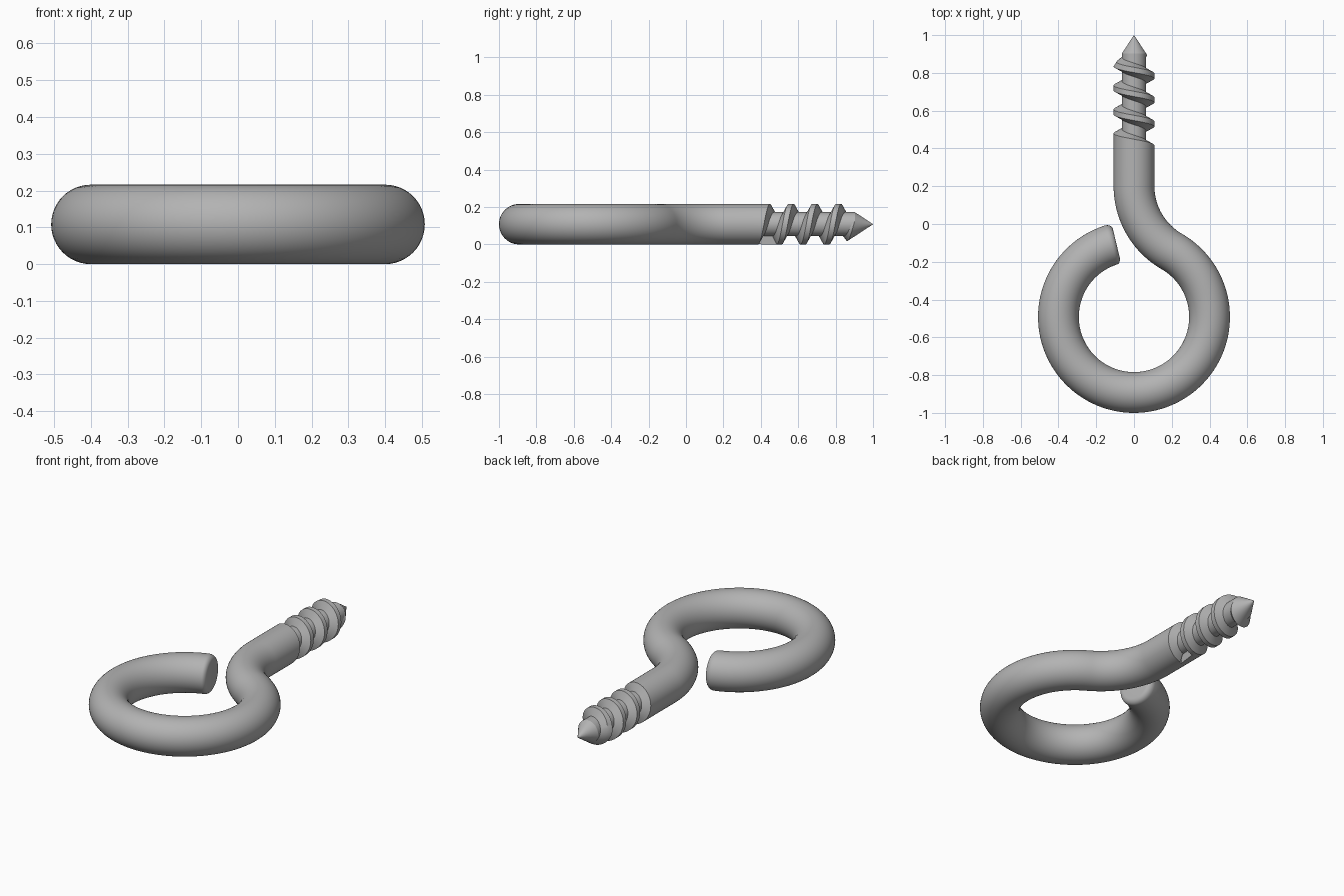
import bpy, bmesh
from math import sin, cos, pi, radians

cube = bpy.data.objects.get("Cube")
if cube:
    bpy.data.objects.remove(cube)

WIRE = 0.108            # wire radius, also the height of its centre line
RING = 0.40             # centre-line radius of the eye and of the neck bend
EYE_Y = -0.492          # centre of the eye
BEND_Y = EYE_Y + 2 * RING * sin(pi / 3)
SHANK_END = 0.38
CORE, PITCH, SIDES = 0.064, 0.127, 48

steel = bpy.data.materials.new("steel grey")
steel.use_nodes = True
steel.diffuse_color = (0.45, 0.45, 0.45, 1)
steel.node_tree.nodes["Principled BSDF"].inputs["Base Color"].default_value = (0.45, 0.45, 0.45, 1)


def loft(name, rings):
    """Skin a list of closed rings of points and cap both ends."""
    bm = bmesh.new()
    loops = [[bm.verts.new(p) for p in ring] for ring in rings]
    n = len(loops[0])
    for a, b in zip(loops, loops[1:]):
        for i in range(n):
            j = (i + 1) % n
            bm.faces.new((a[i], a[j], b[j], b[i]))
    bm.faces.new(loops[0])
    bm.faces.new(loops[-1])
    bmesh.ops.recalc_face_normals(bm, faces=bm.faces)
    mesh = bpy.data.meshes.new(name)
    bm.to_mesh(mesh)
    bm.free()
    mesh.materials.append(steel)
    obj = bpy.data.objects.new(name, mesh)
    bpy.context.collection.objects.link(obj)
    bpy.ops.object.select_all(action='DESELECT')
    obj.select_set(True)
    bpy.context.view_layer.objects.active = obj
    bpy.ops.object.shade_smooth_by_angle(angle=radians(30))
    return obj


def circle(x, y, nx, ny, r):
    """Ring of points around (x, y), spanned by a flat normal and z."""
    turns = [2 * pi * i / SIDES for i in range(SIDES)]
    return [(x + nx * r * cos(t), y + ny * r * cos(t), WIRE + r * sin(t)) for t in turns]


# Wire: straight shank, neck bend, open eye, rounded end
rings = [circle(0, SHANK_END, 1, 0, WIRE)]
for i in range(25):
    a = pi + (pi / 3) * i / 24
    rings.append(circle(RING + RING * cos(a), BEND_Y + RING * sin(a), -cos(a), -sin(a), WIRE))


def eye_ring(a, r):
    return circle(RING * cos(a), EYE_Y + RING * sin(a), cos(a), sin(a), r)


start, stop, fillet = pi / 3, radians(-252.2), 0.03
for i in range(1, 97):
    rings.append(eye_ring(start + (stop - start) * i / 96, WIRE))
for i in range(1, 7):
    t = (pi / 2) * i / 6
    rings.append(eye_ring(stop - fillet * sin(t) / RING, WIRE - fillet * (1 - cos(t))))
loft("eye_and_shank", rings)


# Threaded core with its pointed tip
def cone(y):
    return max(0.66 * (1 - y), 0.0005)


tip_start = 1 - CORE / 0.66
loft("screw_core", [circle(0, y, 1, 0, min(CORE, cone(y)))
                    for y in (SHANK_END - 0.02, tip_start, 1.0)])

# Helical thread, merging into the shank over its first turn and cut off by the tip cone
sections = []
first = -SIDES // 4
for k in range(first, 3 * SIDES + 7):
    phi = 2 * pi * k / SIDES
    crest = 0.403 + PITCH * k / SIDES
    if k < first + SIDES:
        profile = [(SHANK_END, 0.058), (SHANK_END, WIRE)]
    else:
        profile = [(crest - 0.039, 0.058), (crest - 0.014, WIRE)]
    profile += [(crest + 0.014, WIRE), (crest + 0.039, 0.058)]
    section = []
    for y, r in profile:
        r = min(r, cone(y))
        section.append((r * cos(phi), y, WIRE + r * sin(phi)))
    sections.append(section)

# Carry the ridge on until it sinks into the tip
for k in range(3 * SIDES + 7, 4 * SIDES + 7):
    phi = 2 * pi * k / SIDES
    crest = 0.403 + PITCH * k / SIDES
    sections.append([(min(r, cone(y)) * cos(phi), y, WIRE + min(r, cone(y)) * sin(phi))
                     for y, r in ((crest - 0.039, 0.058), (crest - 0.014, WIRE),
                                  (crest + 0.014, WIRE), (crest + 0.039, 0.058))
                     ] if crest < 0.925 else sections[-1])
    if crest >= 0.925:
        sections.pop()
        break
loft("screw_thread", sections)
